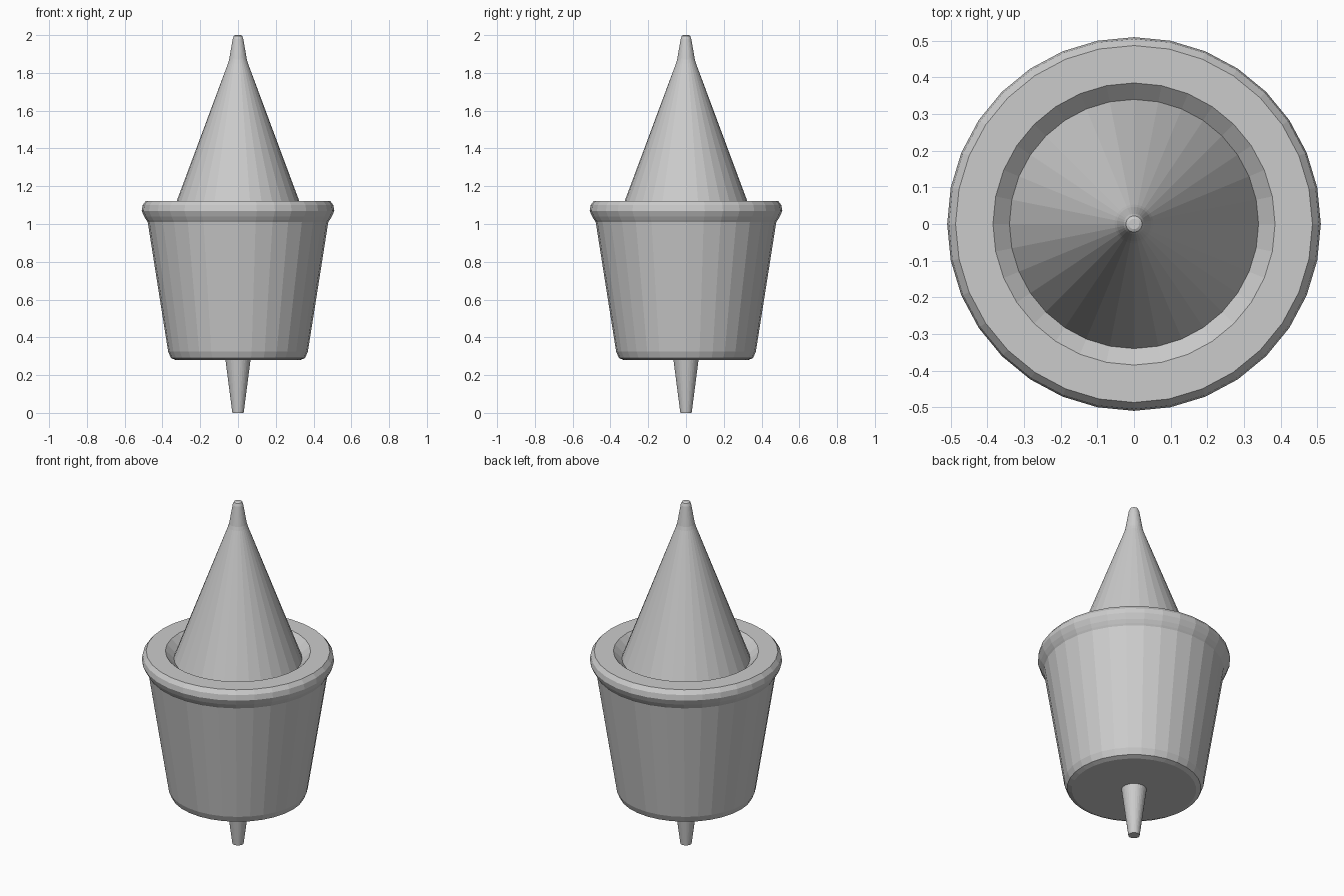
import bpy
import bmesh
from math import cos, sin, tau

if "Cube" in bpy.data.objects:
    bpy.data.objects.remove(bpy.data.objects["Cube"])

SIDES = 32


def lathe(name, profile):
    """Revolve an (r, z) profile, listed bottom to top, and cap both ends."""
    bm = bmesh.new()
    rings = []
    for r, z in profile:
        rings.append([bm.verts.new((r * cos(tau * i / SIDES), r * sin(tau * i / SIDES), z))
                      for i in range(SIDES)])
    for low, high in zip(rings, rings[1:]):
        for i in range(SIDES):
            j = (i + 1) % SIDES
            bm.faces.new((low[i], low[j], high[j], high[i]))
    bm.faces.new(rings[0][::-1])
    bm.faces.new(rings[-1])
    bmesh.ops.recalc_face_normals(bm, faces=bm.faces)
    mesh = bpy.data.meshes.new(name)
    bm.to_mesh(mesh)
    bm.free()
    obj = bpy.data.objects.new(name, mesh)
    bpy.context.collection.objects.link(obj)
    return obj


# Tapered cup with rounded foot, rolled rim and bevelled mouth; the cone
# rises directly from the bottom of the mouth and ends in a blunt tip
lathe("cup_and_cone", [
    (0.33, 0.28), (0.355, 0.29), (0.37, 0.325),
    (0.478, 1.01), (0.485, 1.02), (0.497, 1.04), (0.51, 1.07),
    (0.505, 1.10), (0.487, 1.123),
    (0.385, 1.123), (0.34, 1.08),
    (0.053, 1.85), (0.047, 1.87), (0.028, 1.98), (0.022, 1.996), (0.014, 2.0),
])

# Small tapered spike under the cup
lathe("bottom_spike", [(0.03, 0.0), (0.067, 0.285)])
